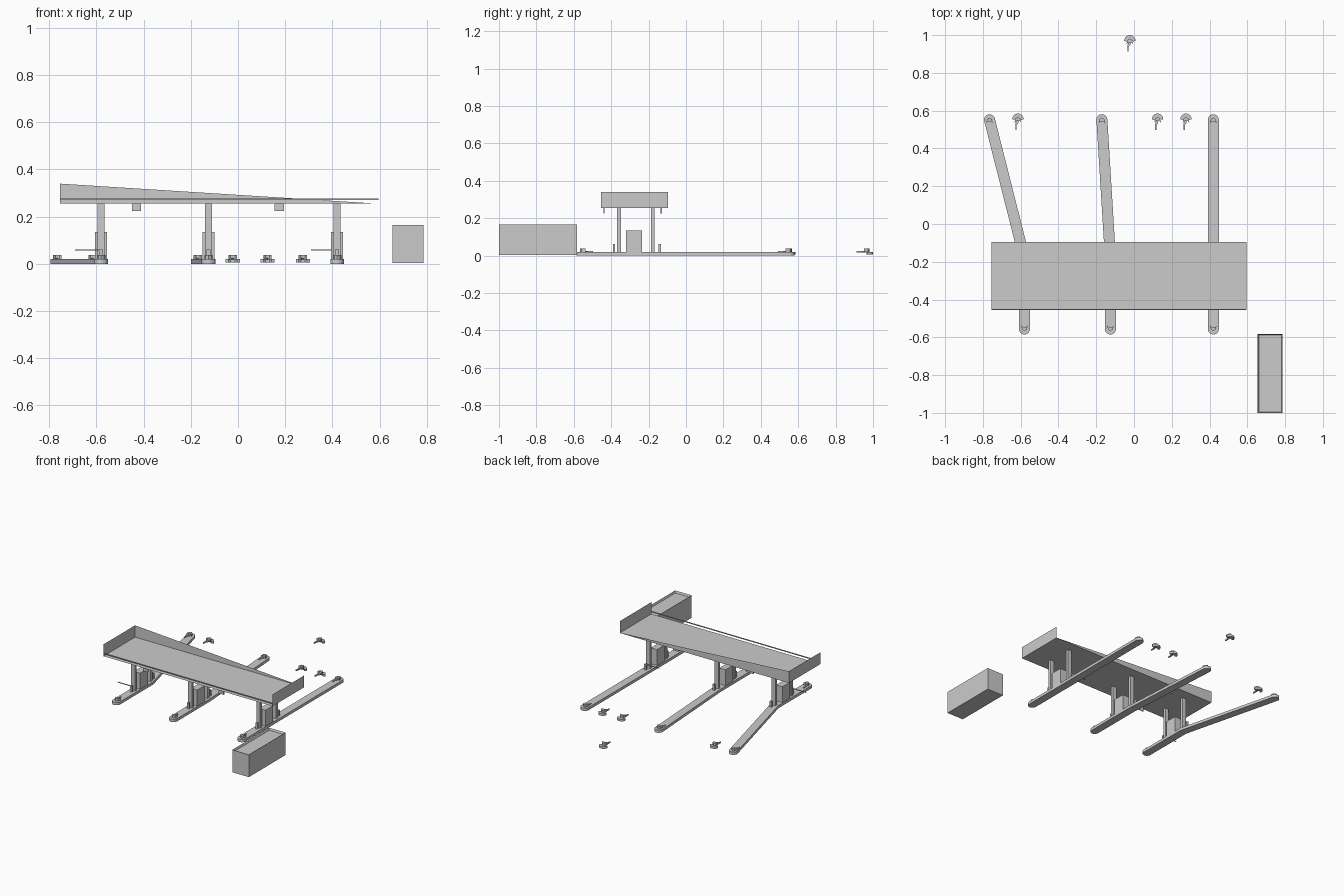
import bpy, bmesh
from math import sin, cos, pi, atan2
from mathutils import Vector

if "Cube" in bpy.data.objects:
    bpy.data.objects.remove(bpy.data.objects["Cube"])


def finish(name, bm):
    me = bpy.data.meshes.new(name)
    bm.to_mesh(me)
    bm.free()
    ob = bpy.data.objects.new(name, me)
    bpy.context.collection.objects.link(ob)
    return ob


def prism(name, pts, z0, z1):
    bm = bmesh.new()
    f = bm.faces.new([bm.verts.new((x, y, z0)) for x, y in pts])
    top = bmesh.ops.extrude_face_region(bm, geom=[f])["geom"]
    bmesh.ops.translate(bm, vec=(0, 0, z1 - z0),
                        verts=[v for v in top if isinstance(v, bmesh.types.BMVert)])
    bmesh.ops.recalc_face_normals(bm, faces=bm.faces)
    return finish(name, bm)


def box(name, x0, x1, y0, y1, z0, z1):
    return prism(name, [(x0, y0), (x1, y0), (x1, y1), (x0, y1)], z0, z1)


def arc(cx, cy, r, a0, a1, n=10):
    return [(cx + r * cos(a0 + (a1 - a0) * i / n), cy + r * sin(a0 + (a1 - a0) * i / n))
            for i in range(n + 1)]


# Thin sheet tray: floor, two end walls and a tapering back wall
X0, X1, Y0, Y1, Z0, Z1 = -0.755, 0.595, -0.455, -0.095, 0.255, 0.34
bm = bmesh.new()
v = {(i, j, k): bm.verts.new(((X0, X1)[i], (Y0, Y1)[j], (Z0, Z1)[k]))
     for i in (0, 1) for j in (0, 1) for k in (0, 1)}
bm.faces.new([v[0, 0, 0], v[1, 0, 0], v[1, 1, 0], v[0, 1, 0]])
for i in (0, 1):
    bm.faces.new([v[i, 0, 0], v[i, 1, 0], v[i, 1, 1], v[i, 0, 1]])
bm.faces.new([v[0, 1, 0], v[1, 1, 0], v[0, 1, 1]])
finish("table_tray", bm)
box("front_rail", X0, X1, Y0, Y0 + 0.006, 0.271, 0.277)

# Small tabs hanging below the tray
for x in (-0.43, 0.175):
    for y in (-0.438, -0.132):
        box("hanging_tab", x - 0.02, x + 0.02, y - 0.003, y + 0.003, 0.225, Z0)


# Clamp foot: crescent base, raised knob and hooked stem; s = +1 points to +y
def clamp(x, y, s, base=True):
    def place(pts):
        return [(x + px, y + s * py) for px, py in pts]
    if base:
        crescent = arc(0, -0.03, 0.03, 0, pi) + [(-0.018, -0.034), (-0.009, -0.026),
                                                (0.009, -0.026), (0.018, -0.034)]
        prism("clamp_base", place(crescent), 0.005, 0.02)
    knob = [(-0.018, -0.048), (-0.012, -0.026), (0, -0.018), (0.012, -0.026),
            (0.018, -0.048), (0.009, -0.04), (-0.009, -0.04)]
    prism("clamp_knob", place(knob), 0.018, 0.038)
    stem = [(-0.013, -0.088), (-0.006, -0.088), (-0.006, -0.062), (0.003, -0.05),
            (0.003, -0.038), (-0.009, -0.038), (-0.013, -0.058)]
    prism("clamp_stem", place(stem), 0.016, 0.025)


# Legs: floor beam with rounded ends, two posts and a drive box
R = 0.029
for x, xb in ((-0.58, -0.765), (-0.125, -0.17), (0.42, 0.42)):
    bend = Vector((x, -0.18))
    end = Vector((xb, 0.552))
    d = (end - bend).normalized()
    a = atan2(d.y, d.x)
    mid = (Vector((1, 0)) + Vector((d.y, -d.x))).normalized() * R
    outline = arc(x, -0.556, R, -pi, 0) + [tuple(bend + mid)]
    outline += arc(end.x, end.y, R, a - pi / 2, a + pi / 2) + [tuple(bend - mid)]
    prism("floor_beam", outline, 0.0, 0.02)
    clamp(x, -0.585, -1, False)
    clamp(xb, 0.581, 1, False)
    for y in (-0.358, -0.178):
        box("post", x - 0.015, x + 0.015, y - 0.01, y + 0.01, 0.02, Z0)
    for y in (-0.385, -0.14):
        box("post_stub", x - 0.008, x + 0.008, y - 0.006, y + 0.006, 0.02, 0.062)
    box("drive_box", x - 0.025, x + 0.025, -0.322, -0.235, 0.02, 0.135)

# Thin side levers
box("lever", -0.69, -0.58, -0.388, -0.382, 0.057, 0.061)
box("lever", 0.31, 0.42, -0.143, -0.137, 0.057, 0.061)

# Loose clamps lying behind the table
for x, y in ((-0.615, 0.585), (0.125, 0.585), (0.275, 0.585), (-0.022, 1.0)):
    clamp(x, y, 1)

# Free-standing crate with a shallow recessed top
crate = box("crate", 0.655, 0.787, -1.0, -0.582, 0.003, 0.165)
bm = bmesh.new()
bm.from_mesh(crate.data)
top = [f for f in bm.faces if f.normal.z > 0.9]
bmesh.ops.inset_region(bm, faces=top, thickness=0.008)
bmesh.ops.translate(bm, vec=(0, 0, -0.015), verts=list(top[0].verts))
inner = list(top[0].verts)
bmesh.ops.translate(bm, vec=(0, 0, 0), verts=inner)
bm.to_mesh(crate.data)
bm.free()
